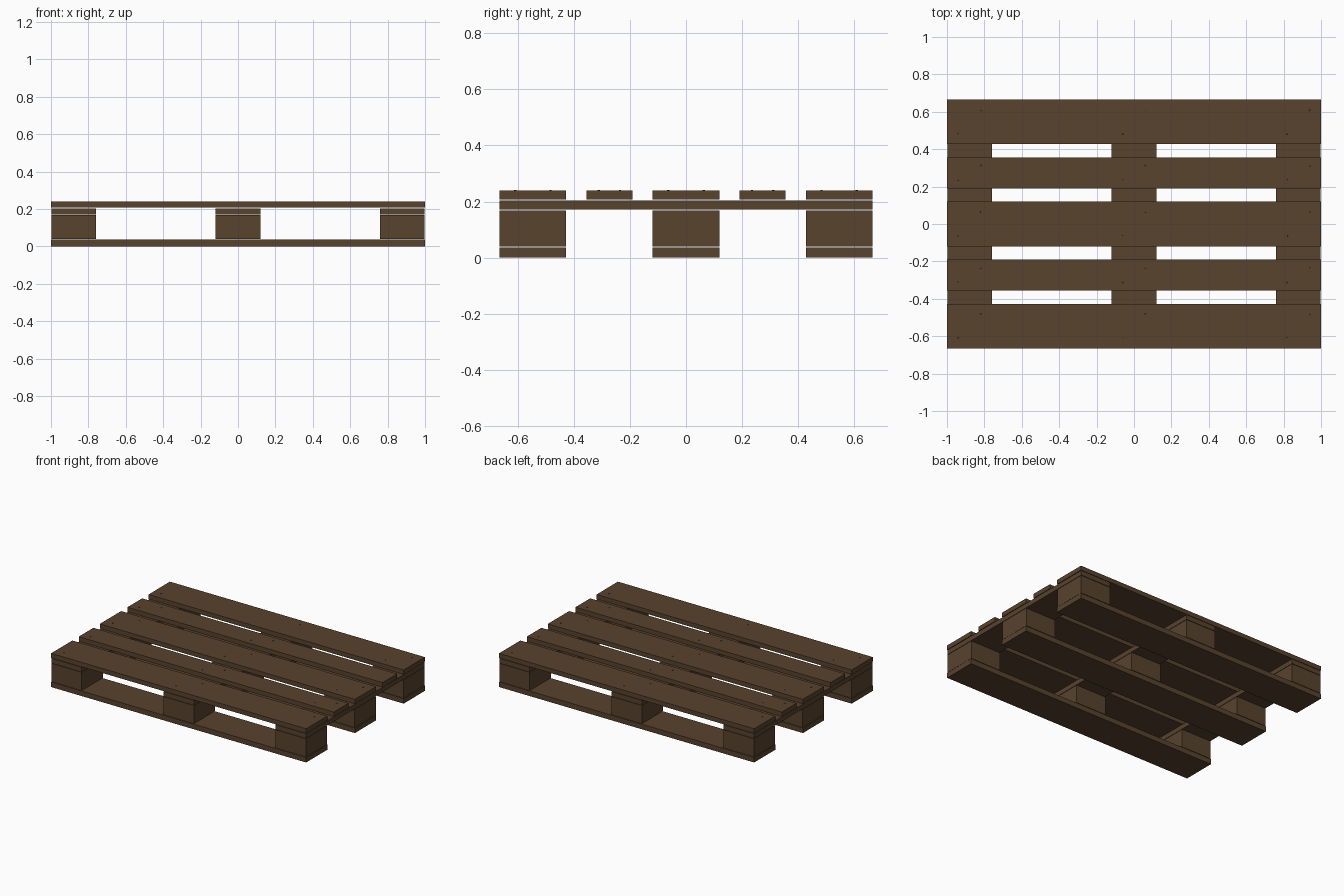
import bpy
import bmesh
from mathutils import Matrix

if "Cube" in bpy.data.objects:
    bpy.data.objects.remove(bpy.data.objects["Cube"])


def material(name, rgb):
    m = bpy.data.materials.new(name)
    m.diffuse_color = (*rgb, 1)
    m.use_nodes = True
    m.node_tree.nodes["Principled BSDF"].inputs["Base Color"].default_value = m.diffuse_color
    return m


wood = material("brown_wood", (0.098, 0.056, 0.027))
steel = material("dark_steel", (0.05, 0.04, 0.03))


def finish(name, bm, mat):
    mesh = bpy.data.meshes.new(name)
    bm.to_mesh(mesh)
    bm.free()
    mesh.materials.append(mat)
    obj = bpy.data.objects.new(name, mesh)
    bpy.context.collection.objects.link(obj)


def box(name, x, y, width, depth, z0, z1):
    bm = bmesh.new()
    place = Matrix.Translation((x, y, (z0 + z1) / 2)) @ Matrix.Diagonal((width, depth, z1 - z0, 1))
    bmesh.ops.create_cube(bm, size=1, matrix=place)
    finish(name, bm, wood)


WIDE, NARROW = 0.238, 0.164
COLUMNS = (-0.879, 0, 0.879)
ROWS = (-0.546, 0, 0.546)

# Bottom runners and the blocks standing on them
for y in ROWS:
    box("bottom_board", 0, y, 2, WIDE, 0, 0.036)
    for x in COLUMNS:
        box("spacer_block", x, y, WIDE, WIDE, 0.039, 0.168)

# Cross boards running front to back
for x in COLUMNS:
    box("cross_board", x, 0, WIDE, 1.33, 0.171, 0.204)

# Deck boards, alternating wide and narrow, with nail heads at every crossing
nails = bmesh.new()
for y, depth, inset in ((-0.546, WIDE, 0.063), (-0.273, NARROW, 0.038), (0, WIDE, 0.063),
                        (0.273, NARROW, 0.038), (0.546, WIDE, 0.063)):
    box("deck_board", 0, y, 2, depth, 0.207, 0.239)
    for x in COLUMNS:
        for side in (-1, 1):
            place = Matrix.Translation((x + side * 0.06, y + side * inset, 0.239))
            bmesh.ops.create_cone(nails, cap_ends=True, segments=8, radius1=0.005,
                                  radius2=0.004, depth=0.004, matrix=place)
finish("nail_heads", nails, steel)
